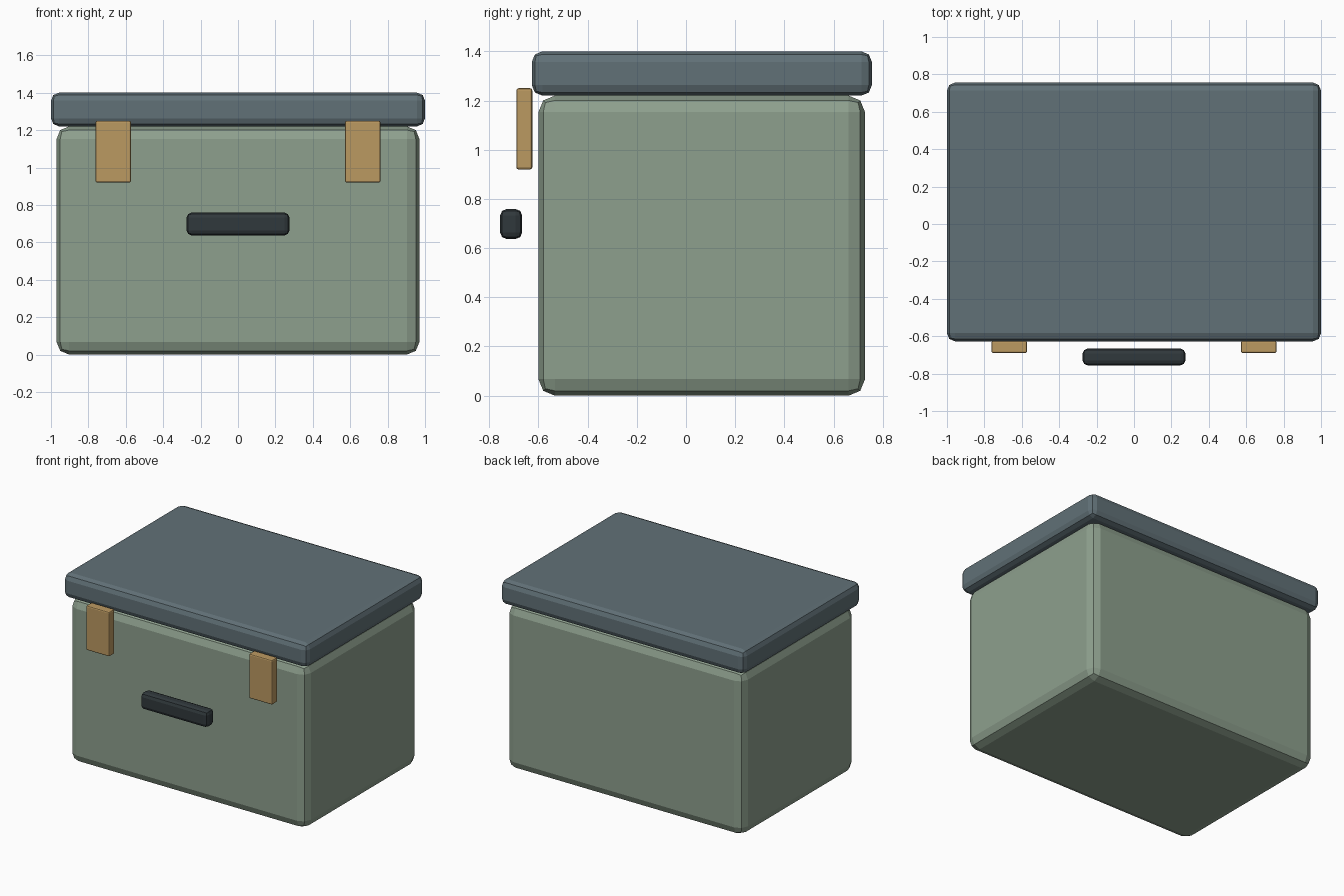
import bpy

if "Cube" in bpy.data.objects:
    bpy.data.objects.remove(bpy.data.objects["Cube"])


def material(name, color):
    mat = bpy.data.materials.new(name)
    mat.diffuse_color = (*color, 1)
    mat.use_nodes = True
    mat.node_tree.nodes["Principled BSDF"].inputs["Base Color"].default_value = mat.diffuse_color
    return mat


def box(name, low, high, bevel, mat, segments=2):
    """Bevelled box between two opposite corners."""
    center = [(a + b) / 2 for a, b in zip(low, high)]
    bpy.ops.mesh.primitive_cube_add(size=1, location=center)
    obj = bpy.context.object
    obj.name = name
    obj.scale = [b - a for a, b in zip(low, high)]
    bpy.ops.object.transform_apply(location=False, rotation=False, scale=True)
    mod = obj.modifiers.new("rounded_edges", "BEVEL")
    mod.width = bevel
    mod.segments = segments
    obj.data.materials.append(mat)
    return obj


green = material("body_green", (0.27, 0.35, 0.27))
slate = material("lid_slate", (0.12, 0.165, 0.185))
tan = material("latch_tan", (0.50, 0.32, 0.12))
dark = material("handle_dark", (0.03, 0.04, 0.045))

# Chest body and overhanging lid
box("body", (-0.97, -0.60, 0), (0.97, 0.728, 1.22), 0.067, green)
box("lid", (-1, -0.627, 1.22), (1, 0.756, 1.40), 0.043, slate)

# Pair of latches on the front
for side, label in ((-1, "left"), (1, "right")):
    x = side * 0.667
    box(f"{label}_latch", (x - 0.095, -0.69, 0.92), (x + 0.095, -0.625, 1.25), 0.009, tan)

# Front handle
box("handle", (-0.275, -0.756, 0.637), (0.275, -0.666, 0.759), 0.027, dark)
